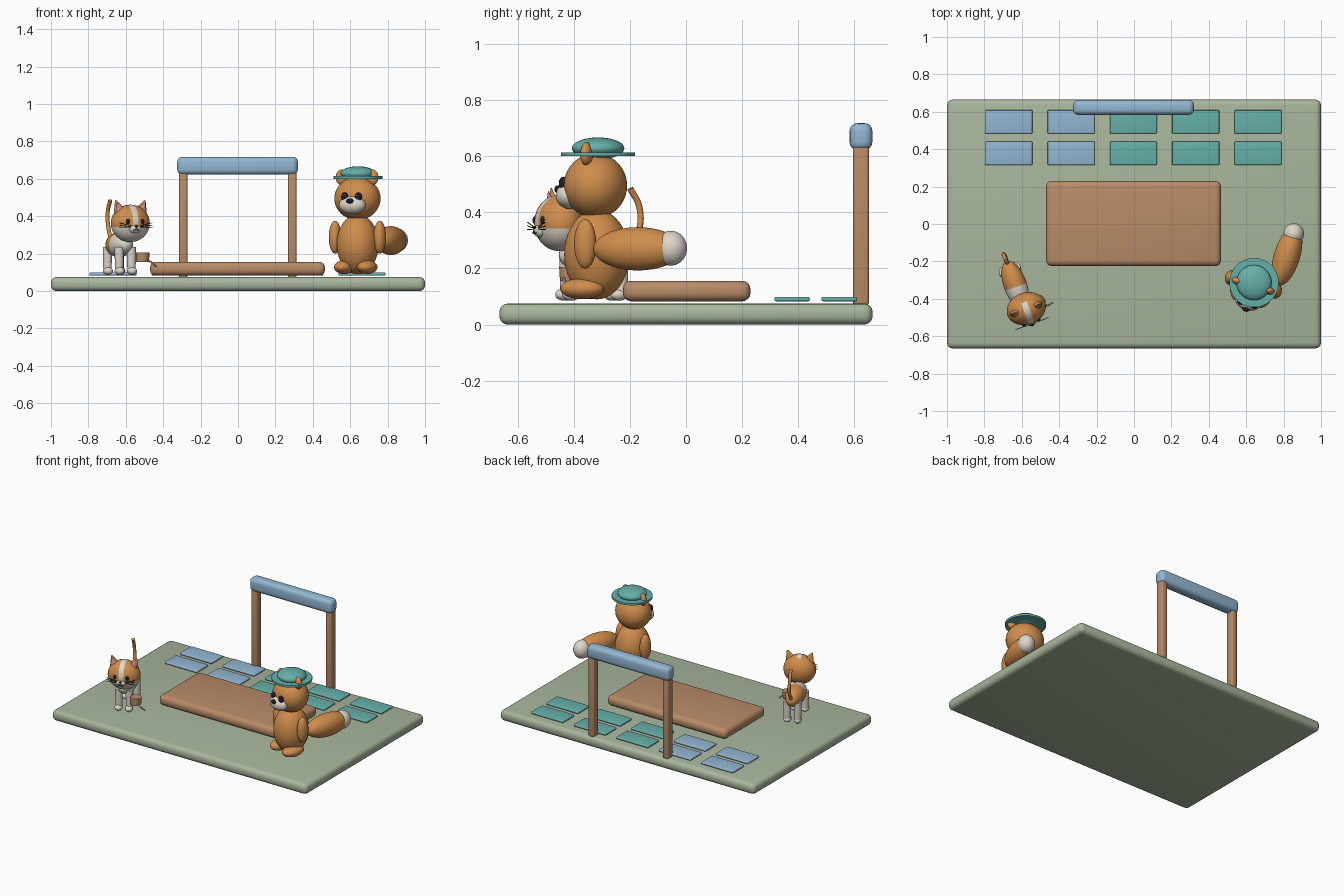
import bpy, bmesh, math
from mathutils import Matrix, Vector, Euler

cube = bpy.data.objects.get("Cube")
if cube:
    bpy.data.objects.remove(cube, do_unlink=True)


def material(name, hex_colour):
    srgb = [int(hex_colour[i:i + 2], 16) / 255 for i in (0, 2, 4)]
    rgba = [((c + 0.055) / 1.055) ** 2.4 for c in srgb] + [1]
    m = bpy.data.materials.new(name)
    m.use_nodes = True
    m.diffuse_color = rgba
    m.node_tree.nodes["Principled BSDF"].inputs["Base Color"].default_value = rgba
    return m


GREEN = material("sage green", "A9B79D")
BROWN = material("wood brown", "B98C68")
BLUE = material("soft blue", "93B7D2")
TEAL = material("teal", "66B0A9")
ORANGE = material("fur orange", "D08D4C")
CREAM = material("cream", "DED6CB")
BLACK = material("black", "1E1E22")
PINK = material("pink", "D58D96")


def place(name, bm, mats, loc, frame, rot=(0, 0, 0), smooth=True):
    me = bpy.data.meshes.new(name)
    bm.to_mesh(me)
    bm.free()
    for m in mats:
        me.materials.append(m)
    for p in me.polygons:
        p.use_smooth = smooth
    ob = bpy.data.objects.new(name, me)
    ob.matrix_world = frame @ Matrix.Translation(loc) @ Euler(rot).to_matrix().to_4x4()
    bpy.context.collection.objects.link(ob)
    return ob


WORLD = Matrix.Identity(4)


def box(name, mat, x, y, z, bevel, frame=WORLD):
    """Rounded box from its extents along each axis."""
    lo, hi = Vector((x[0], y[0], z[0])), Vector((x[1], y[1], z[1]))
    bm = bmesh.new()
    bmesh.ops.create_cube(bm, size=1)
    bmesh.ops.scale(bm, vec=hi - lo, verts=bm.verts)
    bmesh.ops.bevel(bm, geom=bm.edges[:], offset=bevel, segments=4, profile=0.5, affect='EDGES')
    ob = place(name, bm, [mat], (lo + hi) / 2, frame)
    for o in bpy.context.selected_objects:
        o.select_set(False)
    ob.select_set(True)
    bpy.context.view_layer.objects.active = ob
    bpy.ops.object.shade_smooth_by_angle(angle=math.radians(35))
    return ob


def ball(name, mat, loc, radii, frame, rot=(0, 0, 0), second=None, cuts=(), rule=None):
    """Ellipsoid; optional cuts give clean borders for a second colour chosen by rule."""
    bm = bmesh.new()
    bmesh.ops.create_uvsphere(bm, u_segments=32, v_segments=20, radius=1)
    bmesh.ops.scale(bm, vec=radii, verts=bm.verts)
    for point, normal in cuts:
        bmesh.ops.bisect_plane(bm, geom=bm.verts[:] + bm.edges[:] + bm.faces[:],
                               plane_co=point, plane_no=normal)
    if rule:
        for f in bm.faces:
            f.material_index = int(rule(f.calc_center_median()))
    return place(name, bm, [mat, second] if second else [mat], loc, frame, rot)


def cone(name, mat, loc, r1, r2, depth, frame, rot=(0, 0, 0), segments=32, flat=1.0):
    bm = bmesh.new()
    bmesh.ops.create_cone(bm, cap_ends=True, segments=segments, radius1=r1, radius2=r2, depth=depth)
    bmesh.ops.scale(bm, vec=(1, flat, 1), verts=bm.verts)
    ob = place(name, bm, [mat], loc, frame, rot)
    for p in ob.data.polygons:
        p.use_smooth = len(p.vertices) <= 4
    return ob


def tube(name, mat, points, radius, frame):
    cu = bpy.data.curves.new(name, 'CURVE')
    cu.dimensions = '3D'
    cu.bevel_depth = radius
    cu.bevel_resolution = 3
    cu.use_fill_caps = True
    sp = cu.splines.new('BEZIER')
    sp.bezier_points.add(len(points) - 1)
    for bp, p in zip(sp.bezier_points, points):
        bp.co = p
        bp.handle_left_type = bp.handle_right_type = 'AUTO'
    cu.materials.append(mat)
    ob = bpy.data.objects.new(name, cu)
    ob.matrix_world = frame
    bpy.context.collection.objects.link(ob)


# Ground, low platform and gate
box("ground_base", GREEN, (-1, 1), (-0.665, 0.665), (0, 0.075), 0.03)
box("platform", BROWN, (-0.47, 0.465), (-0.225, 0.23), (0.083, 0.156), 0.03)
for side, x in (("right", -0.293), ("left", 0.29)):
    box(side + "_gate_post", BROWN, (x - 0.022, x + 0.022), (0.595, 0.652), (0.07, 0.64), 0.01)
box("gate_beam", BLUE, (-0.325, 0.32), (0.583, 0.664), (0.622, 0.718), 0.028)

# Two rows of floor tiles
for row, y in enumerate((0.378, 0.546)):
    for col in range(5):
        x = (col - 2) * 0.333 - 0.003
        box(f"tile_{row}_{col}", BLUE if col < 2 else TEAL,
            (x - 0.126, x + 0.126), (y - 0.063, y + 0.063), (0.083, 0.099), 0.006)

# Standing animal with hat
F = Matrix.Translation((0.64, -0.318, 0)) @ Matrix.Rotation(math.radians(-17), 4, 'Z')
ball("fox_body", ORANGE, (0, 0, 0.25), (0.112, 0.117, 0.16), F)
ball("fox_head", ORANGE, (0, -0.005, 0.495), (0.125, 0.112, 0.115), F)
ball("fox_muzzle", CREAM, (0, -0.098, 0.46), (0.073, 0.05, 0.049), F)
ball("fox_nose", BLACK, (0, -0.144, 0.482), (0.02, 0.013, 0.014), F)
for side, s in (("right", -1), ("left", 1)):
    ball(f"fox_{side}_eye", BLACK, (s * 0.038, -0.112, 0.503), (0.02, 0.017, 0.024), F)
    ball(f"fox_{side}_eye_glint", CREAM, (s * 0.038 - 0.006, -0.128, 0.511), (0.004,) * 3, F)
    ball(f"fox_{side}_ear", ORANGE, (s * 0.085, -0.012, 0.608), (0.034, 0.021, 0.042), F)
    ball(f"fox_{side}_arm", ORANGE, (s * 0.125, -0.005, 0.288), (0.033, 0.04, 0.088), F)
    ball(f"fox_{side}_foot", ORANGE, (s * 0.064, -0.035, 0.128), (0.052, 0.08, 0.037), F)
ball("fox_tail", ORANGE, (0.127, 0.192, 0.27), (0.07, 0.165, 0.077), F)
ball("fox_tail_tip", CREAM, (0.127, 0.315, 0.272), (0.055, 0.058, 0.062), F)
cone("hat_brim", TEAL, (0, 0.005, 0.607), 0.132, 0.132, 0.014, F)
ball("hat_crown", TEAL, (0, 0.005, 0.628), (0.094, 0.094, 0.039), F)

# Four-legged animal
C = Matrix.Translation((-0.635, -0.325, 0)) @ Matrix.Rotation(math.radians(20), 4, 'Z')
ball("cat_body", ORANGE, (0, 0, 0.247), (0.062, 0.135, 0.066), C, second=CREAM,
     cuts=(((0, -0.012, 0), (0, 1, 0)), ((0, 0, -0.035), (0, 0, 1))),
     rule=lambda c: c.y < -0.012 or c.z < -0.035)
ball("cat_head", ORANGE, (0.012, -0.14, 0.362), (0.107, 0.086, 0.1), C, second=CREAM,
     cuts=(((0.016, 0, 0), (1, 0, 0)), ((-0.016, 0, 0), (1, 0, 0)),
           ((0, 0, -0.02), (0, 0, 1)), ((0, 0.035, 0), (0, 1, 0))),
     rule=lambda c: (c.z < -0.02 and c.y < 0.035) or (abs(c.x) < 0.016 and c.y < 0.035))
FACE = C @ Matrix.Translation((0.012, -0.14, 0.362))
ball("cat_muzzle", CREAM, (0, -0.07, -0.028), (0.036, 0.024, 0.024), FACE)
ball("cat_nose", BLACK, (0, -0.094, -0.016), (0.009, 0.006, 0.006), FACE)
tube("cat_mouth", BLACK, [(-0.016, -0.091, -0.034), (-0.008, -0.095, -0.037), (0, -0.096, -0.028),
                          (0.008, -0.095, -0.037), (0.016, -0.091, -0.034)], 0.002, FACE)
for side, s in (("right", -1), ("left", 1)):
    ball(f"cat_{side}_eye", BLACK, (s * 0.041, -0.077, 0.01), (0.011, 0.008, 0.014), FACE)
    tilt = (0, s * 0.35, 0)
    cone(f"cat_{side}_ear", ORANGE, (s * 0.07, 0, 0.088), 0.04, 0.004, 0.076, FACE, tilt, flat=0.5)
    cone(f"cat_{side}_inner_ear", PINK, (s * 0.069, -0.012, 0.086), 0.028, 0.002, 0.058,
         FACE, tilt, flat=0.5)
    for i in (-1, 0, 1):
        tube(f"cat_{side}_whisker_{i + 1}", BLACK,
             [(s * 0.028, -0.088, -0.018 + i * 0.006), (s * 0.095, -0.085, -0.01 + i * 0.013)],
             0.0016, FACE)
    for end, y in (("front", -0.095), ("back", 0.088)):
        cone(f"cat_{end}_{side}_leg", CREAM, (s * 0.035, y, 0.17), 0.022, 0.025, 0.13, C)
        ball(f"cat_{end}_{side}_paw", CREAM, (s * 0.035, y - 0.008, 0.107), (0.026, 0.033, 0.022), C)
tube("cat_tail", ORANGE, [(0, 0.115, 0.26), (0, 0.165, 0.33), (-0.004, 0.17, 0.42),
                          (-0.002, 0.135, 0.485)], 0.011, C)

# Small carried pouch with a stick
cone("pouch", BROWN, (-0.51, -0.415, 0.18), 0.034, 0.037, 0.05, WORLD, segments=24)
tube("pouch_stick", BROWN, [(-0.5, -0.43, 0.175), (-0.465, -0.435, 0.155), (-0.435, -0.42, 0.13)],
     0.005, WORLD)
